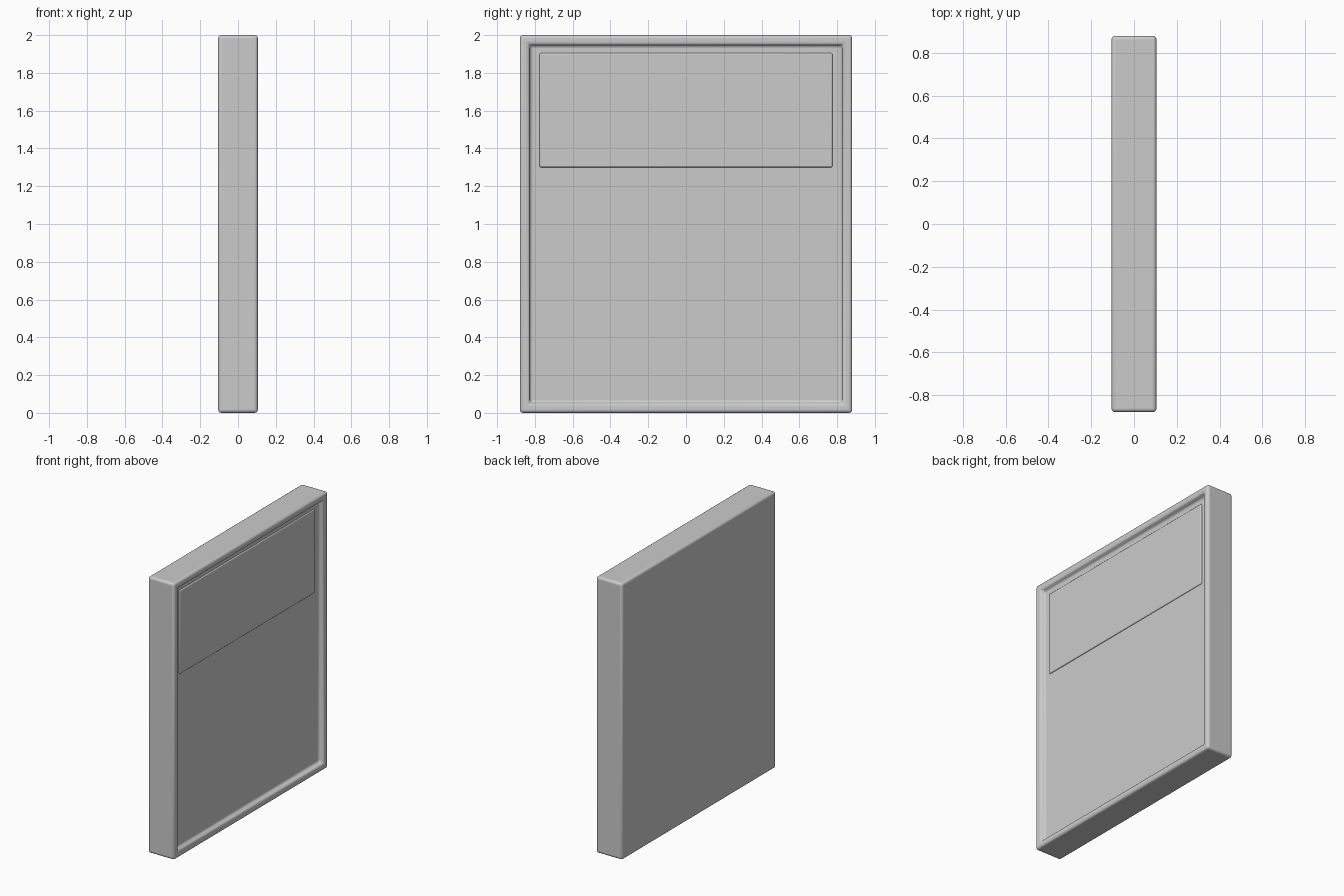
import bpy, bmesh
from mathutils import Vector

if "Cube" in bpy.data.objects:
    bpy.data.objects.remove(bpy.data.objects["Cube"])


def make_box(name, lo, hi, bevel, recess=None):
    lo, hi = Vector(lo), Vector(hi)
    bm = bmesh.new()
    bmesh.ops.create_cube(bm, size=1)
    for v in bm.verts:
        v.co = Vector([(lo[i] + hi[i]) / 2 + v.co[i] * (hi[i] - lo[i]) for i in range(3)])
    if recess:
        rim, depth = recess
        face = max(bm.faces, key=lambda f: f.calc_center_median().x)
        bmesh.ops.inset_region(bm, faces=[face], thickness=rim)
        # sink the inset face to form the recess
        new = bmesh.ops.extrude_discrete_faces(bm, faces=[face])["faces"][0]
        bmesh.ops.translate(bm, verts=new.verts, vec=(-depth, 0, 0))
    bm.normal_update()
    me = bpy.data.meshes.new(name)
    bm.to_mesh(me)
    bm.free()
    ob = bpy.data.objects.new(name, me)
    bpy.context.collection.objects.link(ob)
    mod = ob.modifiers.new("Rounded edges", 'BEVEL')
    mod.width = bevel
    mod.segments = 4
    mod.limit_method = 'ANGLE'
    bpy.ops.object.select_all(action='DESELECT')
    ob.select_set(True)
    bpy.context.view_layer.objects.active = ob
    bpy.ops.object.shade_smooth_by_angle()
    return ob


# Slab with a framed recess on the +x side
make_box("framed_slab", (-0.105, -0.88, 0), (0.105, 0.88, 2), 0.025, (0.073, 0.035))
# Slightly raised upper panel inside the recess
make_box("upper_panel", (0.04, -0.775, 1.30), (0.078, 0.775, 1.905), 0.007)
